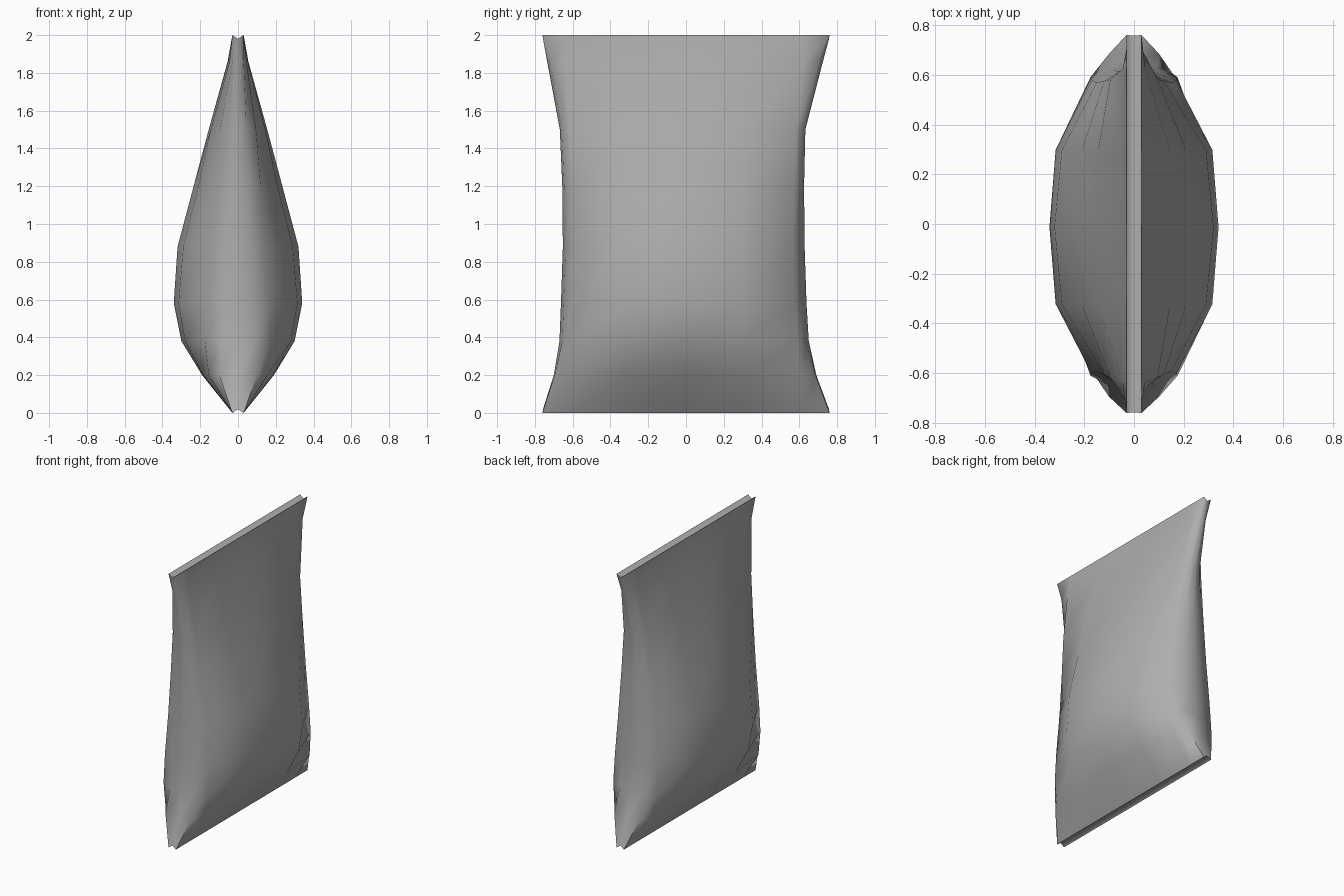
import bpy, bmesh, math

cube = bpy.data.objects.get("Cube")
if cube:
    bpy.data.objects.remove(cube, do_unlink=True)

# Plain grey film
film = bpy.data.materials.new("grey_film")
film.use_nodes = True
grey = (0.42, 0.42, 0.42, 1)
film.diffuse_color = grey
film.node_tree.nodes["Principled BSDF"].inputs["Base Color"].default_value = grey

# Sections: height, middle x, shoulder x, corner x y, side x y, side seam y, y shift
SECTIONS = [
    (0.00, .03, .03, .03, .62, .03, .76, .757, 0),
    (0.20, .19, .185, .155, .61, .10, .69, .695, -.005),
    (0.38, .30, .28, .175, .60, .09, .645, .66, -.01),
    (0.58, .34, .315, .17, .59, .08, .635, .65, -.012),
    (0.88, .32, .29, .15, .58, .07, .625, .64, -.012),
    (1.20, .235, .21, .12, .59, .055, .63, .64, -.015),
    (1.50, .155, .145, .095, .60, .045, .64, .65, -.018),
    (1.86, .055, .052, .045, .63, .03, .71, .73, -.005),
    (2.00, .03, .03, .03, .62, .03, .76, .757, 0),
]
GROOVE = 0.02


def section_ring(bm, section):
    """One closed section, mirrored from a quarter outline."""
    z, mid, shoulder, cx, cy, sx, sy, seam, shift = section
    quarter = [(mid, 0), (shoulder, .31), (cx, cy), (sx, sy), (0, seam)]
    half = quarter + [(-x, y) for x, y in quarter[-2::-1]]
    outline = half + [(x, -y) for x, y in half[-2:0:-1]]
    seam_z = GROOVE if z == 0 else 2 - GROOVE if z == 2 else z
    return [bm.verts.new((x, y + shift, seam_z if x == 0 else z)) for x, y in outline]


# Pillow-shaped body
bm = bmesh.new()
rings = [section_ring(bm, s) for s in SECTIONS]
count = len(rings[0])
for low, high in zip(rings, rings[1:]):
    for i in range(count):
        j = (i + 1) % count
        bm.faces.new((low[i], low[j], high[j], high[i]))

# Shallow V groove along the bottom and top lips
back, front = 4, 12
for ring in (rings[0], rings[-1]):
    bm.faces.new(ring[back:front + 1])
    bm.faces.new(ring[front:] + ring[:back + 1])
bmesh.ops.recalc_face_normals(bm, faces=bm.faces)

mesh = bpy.data.meshes.new("pouch")
bm.to_mesh(mesh)
bm.free()
mesh.materials.append(film)
pouch = bpy.data.objects.new("pouch", mesh)
bpy.context.collection.objects.link(pouch)

# Smooth film with crisp lips
bpy.ops.object.select_all(action="DESELECT")
pouch.select_set(True)
bpy.context.view_layer.objects.active = pouch
bpy.ops.object.shade_smooth_by_angle(angle=math.radians(75))
